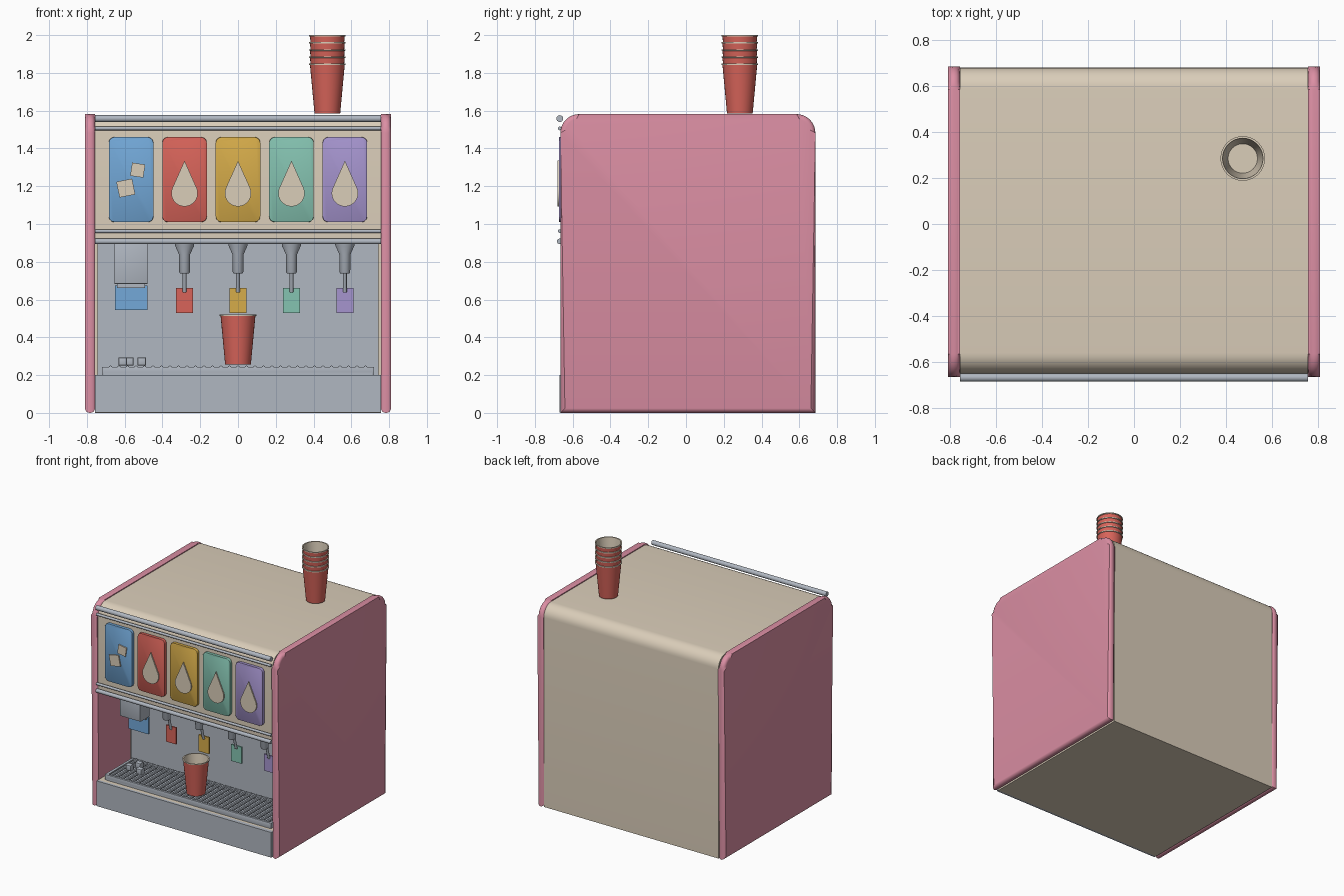
import bpy, bmesh, math
from mathutils import Vector, Matrix

if "Cube" in bpy.data.objects:
    bpy.data.objects.remove(bpy.data.objects["Cube"])


def material(name, hexcode):
    srgb = [int(hexcode[i:i + 2], 16) / 255 for i in (0, 2, 4)]
    col = [c / 12.92 if c < 0.04045 else ((c + 0.055) / 1.055) ** 2.4 for c in srgb] + [1]
    m = bpy.data.materials.new(name)
    m.use_nodes = True
    m.diffuse_color = col
    m.node_tree.nodes["Principled BSDF"].inputs["Base Color"].default_value = col
    return m


cream = material("cream", "DACDB9")
pink = material("pink", "DC8FA4")
steel = material("steel", "B0B7C1")
blue = material("blue", "73A9D9")
red = material("red", "D8645A")
yellow = material("yellow", "D6AC4A")
green = material("green", "85C3B1")
purple = material("purple", "A695CF")
made = []


def finish(name, bm, *mats):
    bmesh.ops.recalc_face_normals(bm, faces=bm.faces)
    me = bpy.data.meshes.new(name)
    bm.to_mesh(me)
    bm.free()
    for m in mats:
        me.materials.append(m)
    ob = bpy.data.objects.new(name, me)
    bpy.context.collection.objects.link(ob)
    made.append(ob)
    return ob


def rounded(pts, radii, steps=8):
    """Fillet the right-angled corners of a 2D outline."""
    out = []
    for i, (p, r) in enumerate(zip(pts, radii)):
        p = Vector(p)
        if r == 0:
            out.append(p)
            continue
        d1 = (Vector(pts[i - 1]) - p).normalized()
        d2 = (Vector(pts[(i + 1) % len(pts)]) - p).normalized()
        c = p + r * (d1 + d2)
        for k in range(steps + 1):
            t = math.pi / 2 * k / steps
            out.append(c - r * (d2 * math.cos(t) + d1 * math.sin(t)))
    return out


def rect(x, z, w, h):
    return [(x - w / 2, z - h / 2), (x + w / 2, z - h / 2), (x + w / 2, z + h / 2), (x - w / 2, z + h / 2)]


def prism(name, pts, axis, a, b, mat, bevel=0, segs=3):
    """Extrude a 2D outline along x (outline in y,z) or y (outline in x,z)."""
    bm = bmesh.new()
    place = (lambda p, t: (t, p[0], p[1])) if axis == "x" else (lambda p, t: (p[0], t, p[1]))
    v0 = [bm.verts.new(place(p, a)) for p in pts]
    v1 = [bm.verts.new(place(p, b)) for p in pts]
    caps = [bm.faces.new(v0), bm.faces.new(v1)]
    n = len(pts)
    for i in range(n):
        bm.faces.new((v0[i], v0[(i + 1) % n], v1[(i + 1) % n], v1[i]))
    if bevel:
        edges = list({e for f in caps for e in f.edges})
        bmesh.ops.bevel(bm, geom=edges, offset=bevel, segments=segs, profile=0.5, affect="EDGES")
    return finish(name, bm, mat)


def box(name, x0, x1, y0, y1, z0, z1, mat, bevel=0):
    return prism(name, [(x0, z0), (x1, z0), (x1, z1), (x0, z1)], "y", y0, y1, mat, bevel, 2)


def rod(name, p, q, r, mat, sides=16):
    bm = bmesh.new()
    p, q = Vector(p), Vector(q)
    turn = (q - p).to_track_quat("Z", "Y").to_matrix().to_4x4()
    bmesh.ops.create_cone(bm, cap_ends=True, segments=sides, radius1=r, radius2=r, depth=(q - p).length,
                          matrix=Matrix.Translation((p + q) / 2) @ turn)
    return finish(name, bm, mat)


def lathe(name, x, y, profile, mats, rule=lambda i: 0, sides=32):
    """Spin (radius, z) points round a vertical axis; rule picks a material per band."""
    bm = bmesh.new()
    rings = []
    for r, z in profile:
        if r == 0:
            rings.append([bm.verts.new((x, y, z))] * sides)
        else:
            rings.append([bm.verts.new((x + r * math.cos(math.tau * k / sides),
                                        y + r * math.sin(math.tau * k / sides), z)) for k in range(sides)])
    for i in range(len(rings) - 1):
        for k in range(sides):
            n = (k + 1) % sides
            quad = [rings[i][k], rings[i][n], rings[i + 1][n], rings[i + 1][k]]
            bm.faces.new(list(dict.fromkeys(quad))).material_index = rule(i)
    return finish(name, bm, *mats)


def cup(name, x, y, z):
    h, rb, rt = 0.265, 0.068, 0.092
    lathe(name, x, y, [(0, z), (rb, z), (rt, z + h - 0.008), (rt + 0.005, z + h - 0.007), (rt + 0.005, z + h),
                       (rt - 0.004, z + h), (rb - 0.004, z + 0.01), (0, z + 0.01)],
          [red, cream], lambda i: 0 if i < 2 else 1)


# Cabinet with open serving bay
W = 0.757
prism("cabinet_body", rounded(
    [(0.68, 0), (0.68, 1.575), (-0.65, 1.575), (-0.65, 0.9), (-0.25, 0.9), (-0.25, 0.2), (-0.65, 0.2), (-0.65, 0)],
    [0, 0.09, 0.09, 0, 0, 0, 0, 0]), "x", -W, W, cream)
box("bay_back_panel", -0.745, 0.745, -0.26, -0.245, 0.2, 0.9, steel)
box("base_fascia", -W, W, -0.67, -0.64, 0.003, 0.2, steel)

# Side panels with rounded edges
side = rounded([(-0.665, 0), (0.685, 0), (0.685, 1.582), (-0.665, 1.582)], [0, 0, 0.1, 0.1])
for name, s in (("right_side_panel", -1), ("left_side_panel", 1)):
    prism(name, side, "x", s * W, s * 0.81, pink, 0.024, 4)

# Trim rails across the front
for name, z, r in (("top_rail", 1.558, 0.018), ("upper_trim", 1.506, 0.01),
                   ("lower_trim", 0.962, 0.01), ("bottom_rail", 0.908, 0.015)):
    rod(name, (-W, -0.668, z), (W, -0.668, z), r, steel)

# Flavour panels with icons
flavours = [("ice", blue), ("red", red), ("yellow", yellow), ("green", green), ("purple", purple)]
for i, (label, mat) in enumerate(flavours):
    x = (i - 2) * 0.283
    prism(label + "_panel", rounded(rect(x, 1.235, 0.236, 0.45), [0.03] * 4, 5), "y", -0.672, -0.645, mat, 0.004, 2)
    if i == 0:
        for k, (dx, z, size, turn) in enumerate(((-0.028, 1.19, 0.085, 0.2), (0.035, 1.285, 0.07, -0.15))):
            c = Vector((x + dx, z))
            pts = [c + Matrix.Rotation(turn, 2) @ Vector(p) for p in rect(0, 0, size, size)]
            prism("ice_icon_%d" % k, pts, "y", -0.681, -0.671, cream)
    else:
        r, cz, tip = 0.07, 1.163, 1.335
        a0 = math.acos(r / (tip - cz))
        arc = [math.pi / 2 + a0 + (math.tau - 2 * a0) * k / 24 for k in range(25)]
        drop = [(x, tip)] + [(x + r * math.cos(a), cz + r * math.sin(a)) for a in arc]
        prism(label + "_drop_icon", drop, "y", -0.681, -0.671, cream)

# Drink nozzles with lever and coloured paddle
for i, (label, mat) in enumerate(flavours[1:]):
    x = (i - 1) * 0.283
    lathe(label + "_nozzle", x, -0.48, [(0, 0.905), (0.053, 0.905), (0.05, 0.885), (0.03, 0.84), (0.028, 0.745),
                                        (0.024, 0.738), (0, 0.738)], [steel], sides=24)
    rod(label + "_lever", (x, -0.47, 0.8), (x, -0.427, 0.64), 0.01, steel)
    box(label + "_paddle", x - 0.045, x + 0.045, -0.425, -0.413, 0.53, 0.66, mat)

# Ice chute and its paddle
box("ice_chute", -0.655, -0.478, -0.53, -0.41, 0.682, 0.905, steel, 0.008)
box("ice_paddle_mount", -0.64, -0.493, -0.44, -0.41, 0.66, 0.69, steel)
box("ice_paddle", -0.65, -0.48, -0.425, -0.413, 0.545, 0.675, blue)

# Drip tray: rim frame, sunken floor and slats
box("tray_floor", -0.71, 0.71, -0.62, -0.28, 0.198, 0.215, steel)
for name, y in (("tray_front_rim", -0.62), ("tray_back_rim", -0.3)):
    box(name, -0.72, 0.72, y, y + 0.02, 0.2, 0.243, steel, 0.004)
for name, x in (("tray_right_rim", -0.72), ("tray_left_rim", 0.7)):
    box(name, x, x + 0.02, -0.62, -0.28, 0.2, 0.243, steel, 0.004)
for k in range(31):
    x = -0.675 + k * 0.045
    rod("tray_slat_%d" % k, (x, -0.61, 0.24), (x, -0.29, 0.24), 0.011, steel, 8)

# Spilled ice cubes
for k, (x, y) in enumerate(((-0.61, -0.47), (-0.575, -0.4), (-0.51, -0.48))):
    box("ice_cube_%d" % k, x - 0.022, x + 0.022, y - 0.022, y + 0.022, 0.25, 0.294, steel, 0.008)

# Cups
cup("serving_cup", 0, -0.52, 0.255)
for k in range(5):
    cup("stacked_cup_%d" % k, 0.473, 0.285, 1.585 + k * 0.0375)

# Smooth curved surfaces, keep hard edges
for ob in bpy.context.scene.objects:
    ob.select_set(ob in made)
bpy.context.view_layer.objects.active = made[0]
bpy.ops.object.shade_smooth_by_angle(angle=math.radians(35))
